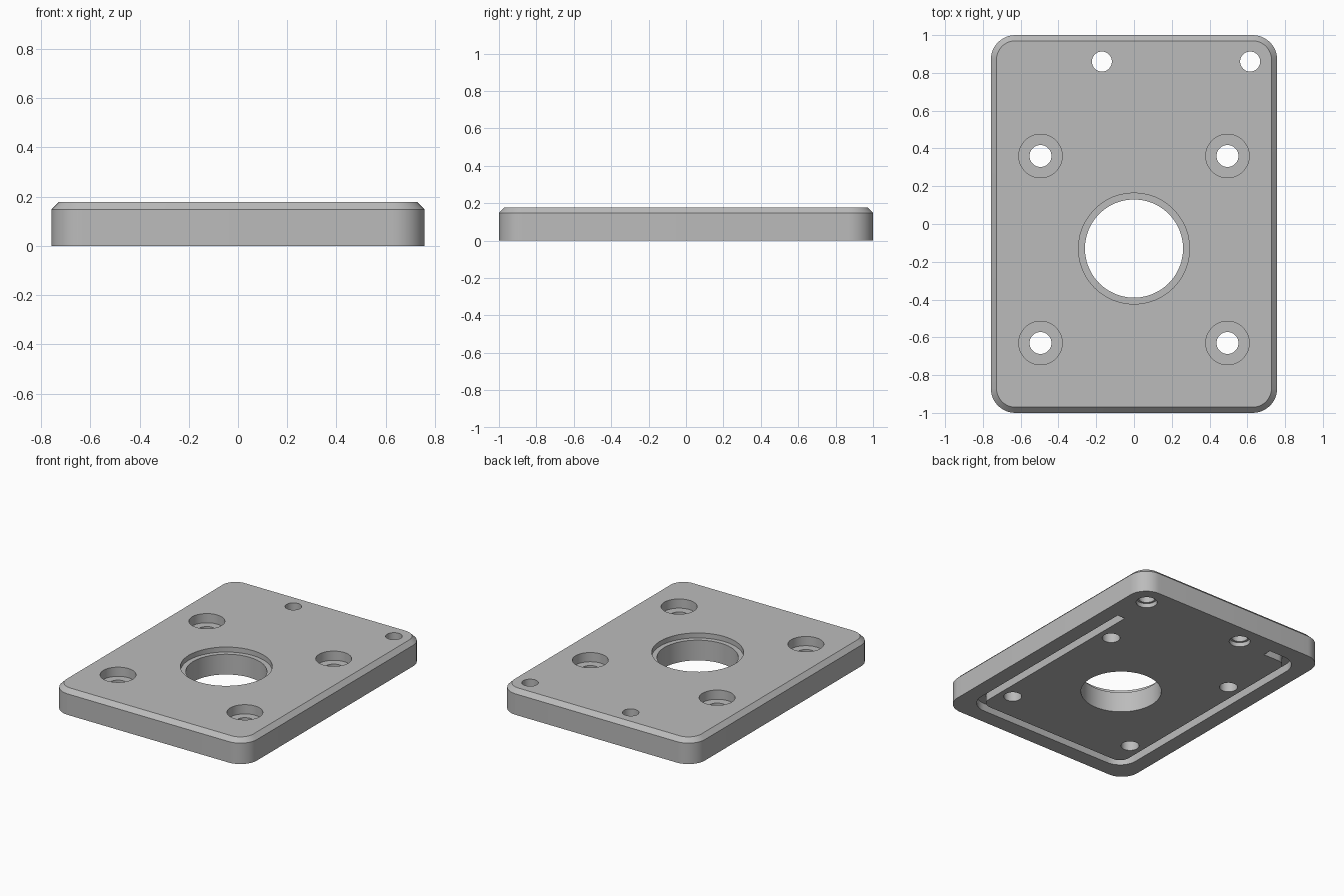
import bpy, bmesh
from math import radians, sin, cos, pi
from mathutils import Vector

cube = bpy.data.objects.get("Cube")
if cube:
    bpy.data.objects.remove(cube, do_unlink=True)

HEIGHT = 0.178
EDGE = 0.03          # chamfer size
OVER = 0.05          # cutter overshoot

grey = bpy.data.materials.new("machined grey")
grey.use_nodes = True
grey.diffuse_color = (0.5, 0.5, 0.5, 1)
grey.node_tree.nodes["Principled BSDF"].inputs["Base Color"].default_value = (0.5, 0.5, 0.5, 1)


def polar(degrees, radius):
    a = radians(degrees)
    return Vector((cos(a) * radius, sin(a) * radius))


def rounded_rect(hx, hy, radius, steps=12):
    corners = [(1, 1), (-1, 1), (-1, -1), (1, -1)]
    return [Vector((sx * (hx - radius), sy * (hy - radius))) + polar(90 * (i + k / steps), radius)
            for i, (sx, sy) in enumerate(corners) for k in range(steps + 1)]


def circle(x, y, radius, sides=48):
    return [Vector((x, y)) + polar(360 * k / sides, radius) for k in range(sides)]


def loft(bm, sections):
    """Closed solid through (outline, z) sections, bottom to top."""
    rings = [[bm.verts.new((p.x, p.y, z)) for p in outline] for outline, z in sections]
    for low, high in zip(rings, rings[1:]):
        for i in range(len(low)):
            j = (i + 1) % len(low)
            bm.faces.new((low[i], low[j], high[j], high[i]))
    bm.faces.new(rings[0][::-1])
    bm.faces.new(rings[-1])


def stepped_hole(bm, x, y, steps):
    """Drill cutter from (radius, z) steps."""
    loft(bm, [(circle(x, y, r), z) for r, z in steps])


def make_object(name, bm):
    bmesh.ops.recalc_face_normals(bm, faces=bm.faces)
    mesh = bpy.data.meshes.new(name)
    bm.to_mesh(mesh)
    bm.free()
    mesh.materials.append(grey)
    obj = bpy.data.objects.new(name, mesh)
    bpy.context.collection.objects.link(obj)
    return obj


# Plate with rounded corners and a chamfered top rim
bm = bmesh.new()
loft(bm, [(rounded_rect(0.758, 1, 0.13), 0),
          (rounded_rect(0.758, 1, 0.13), HEIGHT - EDGE),
          (rounded_rect(0.758 - EDGE, 1 - EDGE, 0.13 - EDGE), HEIGHT)])
plate = make_object("mounting_plate", bm)

# Drills: counterbored screw holes, central bore and two port holes
bm = bmesh.new()
top = HEIGHT + OVER
for x in (-0.495, 0.495):
    for y in (-0.63, 0.36):
        floor = HEIGHT - 0.065
        stepped_hole(bm, x, y, [(0.058, -OVER), (0.058, floor), (0.115, floor), (0.115, top)])
floor = HEIGHT - 0.035
stepped_hole(bm, 0, -0.13, [(0.26, -OVER), (0.26, floor), (0.294, floor), (0.294, top)])
for x in (-0.17, 0.615):
    stepped_hole(bm, x, 0.86, [(0.068, -OVER), (0.068, 0.03), (0.053, 0.03), (0.053, top)])

# Open channel on the underside, following the rim
pivots = [(0.52, 0.61, 0)]
for n, (x, y) in enumerate([(0.52, -0.76), (-0.52, -0.76), (-0.52, 0.76)]):
    pivots += [(x, y, -90 * (n + k / 10)) for k in range(11)]
pivots.append((-0.40, 0.76, -270))
outer = [Vector((x, y)) + polar(a, 0.13) for x, y, a in pivots]
inner = [Vector((x, y)) + polar(a, 0.07) for x, y, a in pivots]
band = outer + inner[::-1]
loft(bm, [(band, -OVER), (band, 0.055)])
cutter = make_object("drill_cutter", bm)
cutter.hide_render = True

# Cut, then remove the helper
cut = plate.modifiers.new("holes", "BOOLEAN")
cut.operation = "DIFFERENCE"
cut.solver = "EXACT"
cut.object = cutter
bpy.ops.object.select_all(action="DESELECT")
bpy.context.view_layer.objects.active = plate
plate.select_set(True)
bpy.ops.object.modifier_apply(modifier=cut.name)
bpy.data.objects.remove(cutter, do_unlink=True)
bpy.ops.object.shade_smooth_by_angle(angle=radians(30))
